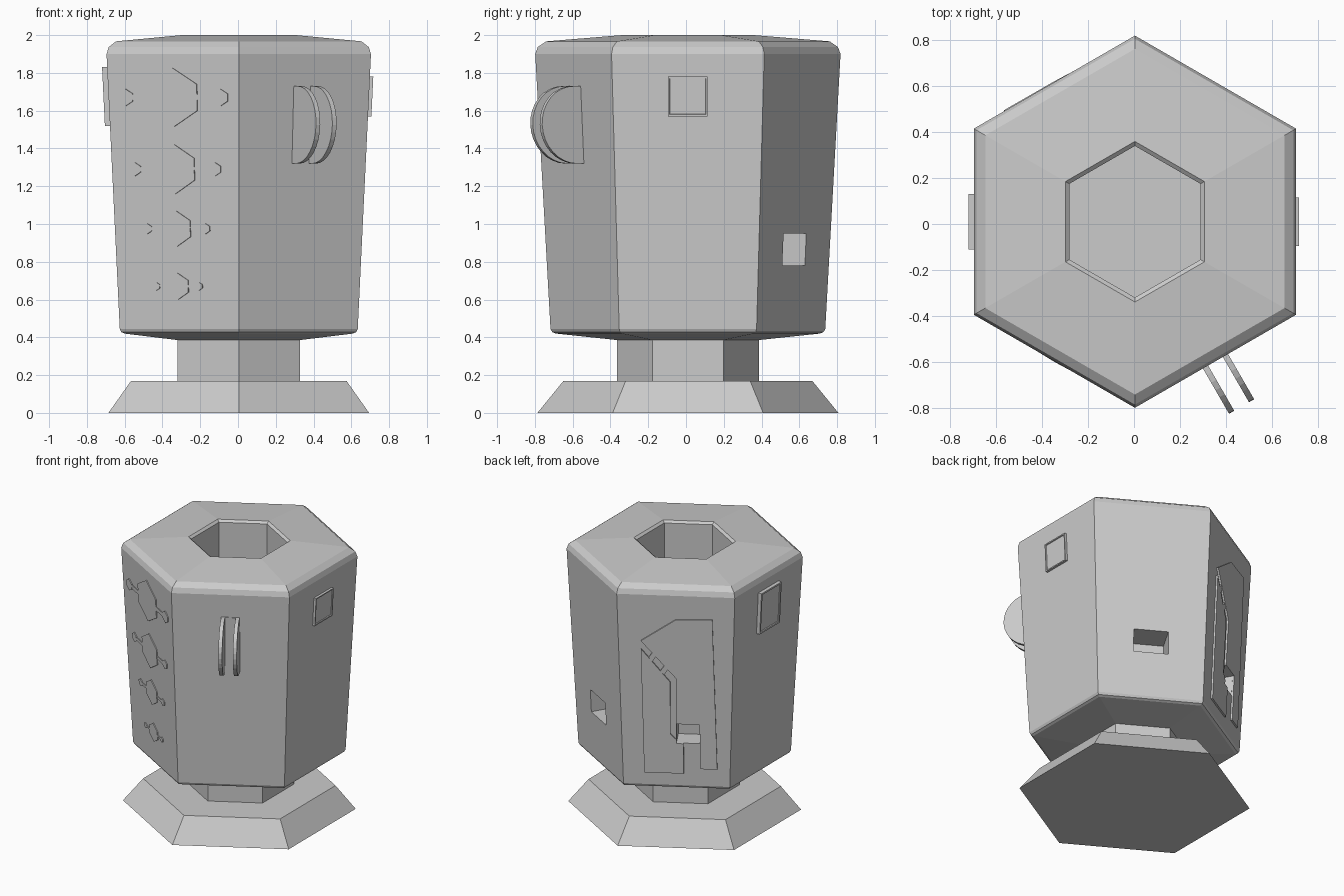
import bpy, bmesh, math
from mathutils import Vector

if "Cube" in bpy.data.objects:
    bpy.data.objects.remove(bpy.data.objects["Cube"])

CENTRE = Vector((0.004, 0.01, 0))
K = math.cos(math.pi / 6)


def finish(bm, name):
    bmesh.ops.recalc_face_normals(bm, faces=bm.faces)
    me = bpy.data.meshes.new(name)
    bm.to_mesh(me)
    bm.free()
    ob = bpy.data.objects.new(name, me)
    bpy.context.collection.objects.link(ob)
    return ob


def hex_stack(name, rings):
    """Stack hexagon rings given as (apothem, z), capped at both ends."""
    bm = bmesh.new()
    loops = []
    for ap, z in rings:
        loops.append([bm.verts.new(CENTRE + Vector((
            ap / K * math.cos(math.radians(30 + 60 * i)),
            ap / K * math.sin(math.radians(30 + 60 * i)), z))) for i in range(6)])
    for a, b in zip(loops, loops[1:]):
        for i in range(6):
            j = (i + 1) % 6
            bm.faces.new((a[i], a[j], b[j], b[i]))
    bm.faces.new(loops[0])
    bm.faces.new(loops[-1])
    return finish(bm, name)


def on_face(angle, u, z, d):
    """Point on a tapered side wall: u sideways, z up, d outwards."""
    a = math.radians(angle)
    n = Vector((math.cos(a), math.sin(a), 0))
    t = Vector((-n.y, n.x, 0))
    ap = 0.70 - 0.07 * (1.9 - z) / 1.46
    return CENTRE + n * (ap + d) + t * u + Vector((0, 0, z))


def plate(name, angle, outline, d0, d1, inset=None):
    bm = bmesh.new()
    low = [bm.verts.new(on_face(angle, u, z, d0)) for u, z in outline]
    top = [bm.verts.new(on_face(angle, u, z, d1)) for u, z in outline]
    for i in range(len(low)):
        j = (i + 1) % len(low)
        bm.faces.new((low[i], low[j], top[j], top[i]))
    bm.faces.new(low)
    cap = bm.faces.new(top)
    bmesh.ops.recalc_face_normals(bm, faces=bm.faces)
    if inset:
        bmesh.ops.inset_region(bm, faces=[cap], thickness=inset[0], depth=0)
        bmesh.ops.inset_region(bm, faces=[cap], thickness=0.004, depth=-inset[1])
    return finish(bm, name)


def rect(u0, u1, z0, z1):
    return [(u0, z0), (u1, z0), (u1, z1), (u0, z1)]


def hexagon(u, z, w, h):
    return [(u, z + h), (u - w, z + h * .45), (u - w, z - h * .45),
            (u, z - h), (u + w, z - h * .45), (u + w, z + h * .45)]


# Foot and stem
hex_stack("foot", [(0.69, 0), (0.57, 0.17)])
hex_stack("stem", [(0.325, 0.16), (0.325, 0.40)])

# Body with a central well
body = hex_stack("body", [
    (0.32, 0.385), (0.605, 0.42), (0.622, 0.428), (0.63, 0.445), (0.70, 1.90),
    (0.688, 1.937), (0.65, 1.967), (0.302, 2.0), (0.285, 1.985), (0.285, 1.0)])

# Recesses in the back walls
for name, angle, outline, depth in [
        ("slot_cutter", 60, rect(-0.12, 0.12, 0.78, 0.95), -0.2),
        ("window_cutter", 120, rect(0.0, 0.16, 0.77, 0.92), -0.15)]:
    cutter = plate(name, angle, outline, depth, 0.05)
    cutter.hide_render = True
    cutter.hide_set(True)
    mod = body.modifiers.new(name, 'BOOLEAN')
    mod.object = cutter
    mod.operation = 'DIFFERENCE'
    mod.solver = 'EXACT'

# Raised hexagon emblems on the front left wall, shrinking downwards
rows = [(1.67, .145, .155, .29, .042), (1.29, .118, .13, .245, .034),
        (0.975, .085, .095, .178, .026), (0.67, .064, .07, .13, .02)]
for i, (z, w, h, off, r) in enumerate(rows):
    plate(f"emblem_hexagon_{i}", 240, hexagon(0, z, w, h), -0.01, 0.006)
    for side in (-1, 1):
        plate(f"emblem_dot_{i}_{side}", 240, hexagon(side * off, z, r, r * 1.05), -0.01, 0.006)
        u0, u1 = sorted((side * (w - .005), side * (off - r + .005)))
        plate(f"emblem_bar_{i}_{side}", 240, rect(u0, u1, z - r * .35, z + r * .35), -0.01, 0.005)

# Square framed buttons on the right and left walls
plate("right_button", 0, rect(-0.105, 0.105, 1.57, 1.78), -0.02, 0.018, (0.012, 0.006))
plate("left_button", 180, rect(-0.12, 0.12, 1.52, 1.83), -0.02, 0.027, (0.018, 0.006))

# Two-part raised panel on the back left wall
plate("panel_upper", 120, [
    (-.24, 1.55), (0, 1.72), (.25, 1.73), (.28, .58), (.165, .58),
    (.16, .92), (0, .92), (0, 1.27)], -0.02, 0.012)
plate("panel_lower", 120, [
    (-.24, 1.49), (-.04, 1.24), (-.04, .84), (0, .80), (0, .77), (.05, .77),
    (.05, .54), (-.22, .54)], -0.02, 0.012)
for i, (u, z) in enumerate([(-.16, 1.43), (-.08, 1.33)]):
    plate(f"panel_bridge_{i}", 120, [
        (u - .035, z - .02), (u - .01, z - .05), (u + .035, z + .02), (u + .01, z + .05)],
        -0.02, 0.010)

# Handle bracket: two half-disc cheeks on the front right wall
plate("handle_base", 300, rect(-0.06, 0.06, 1.32, 1.73), -0.02, 0.006)
for side in (-1, 1):
    bm = bmesh.new()
    prof = [(-0.03, -0.205)]
    for i in range(17):
        a = math.radians(-90 + 180 * i / 16)
        prof.append((0.04 + 0.205 * math.cos(a), 0.205 * math.sin(a)))
    prof.append((-0.03, 0.205))
    rings = []
    for u in (side * 0.05 - 0.013, side * 0.05 + 0.013):
        rings.append([bm.verts.new(on_face(300, u, 1.525 + z, d)) for d, z in prof])
        bm.faces.new(rings[-1])
    for i in range(len(prof)):
        j = (i + 1) % len(prof)
        bm.faces.new((rings[0][i], rings[0][j], rings[1][j], rings[1][i]))
    finish(bm, "handle_cheek_left" if side < 0 else "handle_cheek_right")
